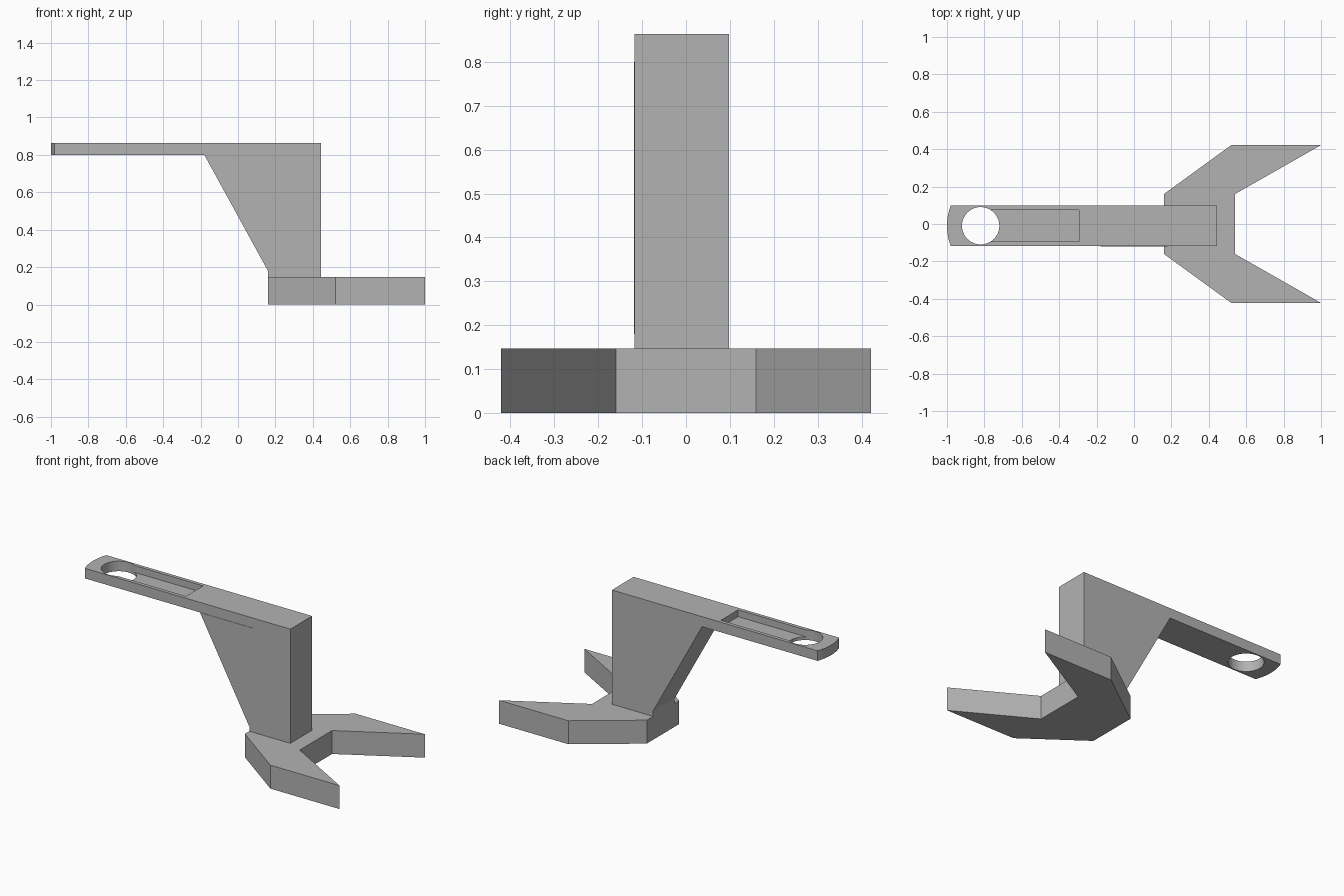
import bpy
import math
from mathutils import Vector

cube = bpy.data.objects.get("Cube")
if cube:
    bpy.data.objects.remove(cube, do_unlink=True)

grey = bpy.data.materials.new("plain grey")
grey.use_nodes = True
colour = (0.45, 0.45, 0.45, 1)
grey.diffuse_color = colour
grey.node_tree.nodes["Principled BSDF"].inputs["Base Color"].default_value = colour


def prism(name, outline, low, high, axis="z"):
    """Extrude a counter-clockwise outline along z, or an xz outline along y."""
    n = len(outline)
    if axis == "z":
        verts = [(x, y, h) for h in (low, high) for x, y in outline]
    else:
        verts = [(x, h, z) for h in (high, low) for x, z in outline]
    faces = [tuple(reversed(range(n))), tuple(range(n, 2 * n))]
    faces += [(i, (i + 1) % n, n + (i + 1) % n, n + i) for i in range(n)]
    mesh = bpy.data.meshes.new(name)
    mesh.from_pydata(verts, [], faces)
    mesh.materials.append(grey)
    obj = bpy.data.objects.new(name, mesh)
    bpy.context.collection.objects.link(obj)
    return obj


def box_outline(x0, x1, y0, y1):
    return [(x0, y0), (x1, y0), (x1, y1), (x0, y1)]


def arc(centre, radius, start, end, steps):
    c = Vector(centre)
    angles = [start + (end - start) * i / steps for i in range(steps + 1)]
    return [tuple(c + radius * Vector((math.cos(a), math.sin(a)))) for a in angles]


FRONT, BACK = -0.117, 0.098
TOP, ARM_BOTTOM, BASE_TOP = 0.863, 0.8, 0.147
MID = (FRONT + BACK) / 2

# Forked base, mirrored across the x axis
half = [(0.16, -0.16), (0.52, -0.422), (1.0, -0.422), (0.54, -0.16)]
prism("forked_base", half + [(x, -y) for x, y in reversed(half)], 0, BASE_TOP)

# Column and sloping web beneath the arm
prism("column", box_outline(0.16, 0.445, FRONT, BACK), BASE_TOP, ARM_BOTTOM)
prism("sloping_web", [(-0.18, ARM_BOTTOM), (0.16, 0.18), (0.18, 0.18), (0.18, ARM_BOTTOM)],
      FRONT - 0.002, BACK, axis="y")

# Arm with a gently rounded tip
radius = 0.3
spread = math.asin((BACK - FRONT) / 2 / radius)
tip = arc((radius - 1, MID), radius, math.pi - spread, math.pi + spread, 12)
arm = prism("arm", tip + [(0.445, FRONT), (0.445, BACK)], ARM_BOTTOM, TOP)

# Through hole and shallow slot
hole = prism("hole_cutter", arc((-0.82, MID), 0.1, 0, math.tau, 48)[:-1], 0.7, 1.0)
slot = prism("slot_cutter", box_outline(-0.82, -0.295, MID - 0.085, MID + 0.085), 0.82, 1.0)
for cutter in (hole, slot):
    mod = arm.modifiers.new(cutter.name, "BOOLEAN")
    mod.operation = "DIFFERENCE"
    mod.solver = "EXACT"
    mod.object = cutter
    cutter.hide_render = True
    cutter.display_type = "WIRE"
    cutter.hide_set(True)
